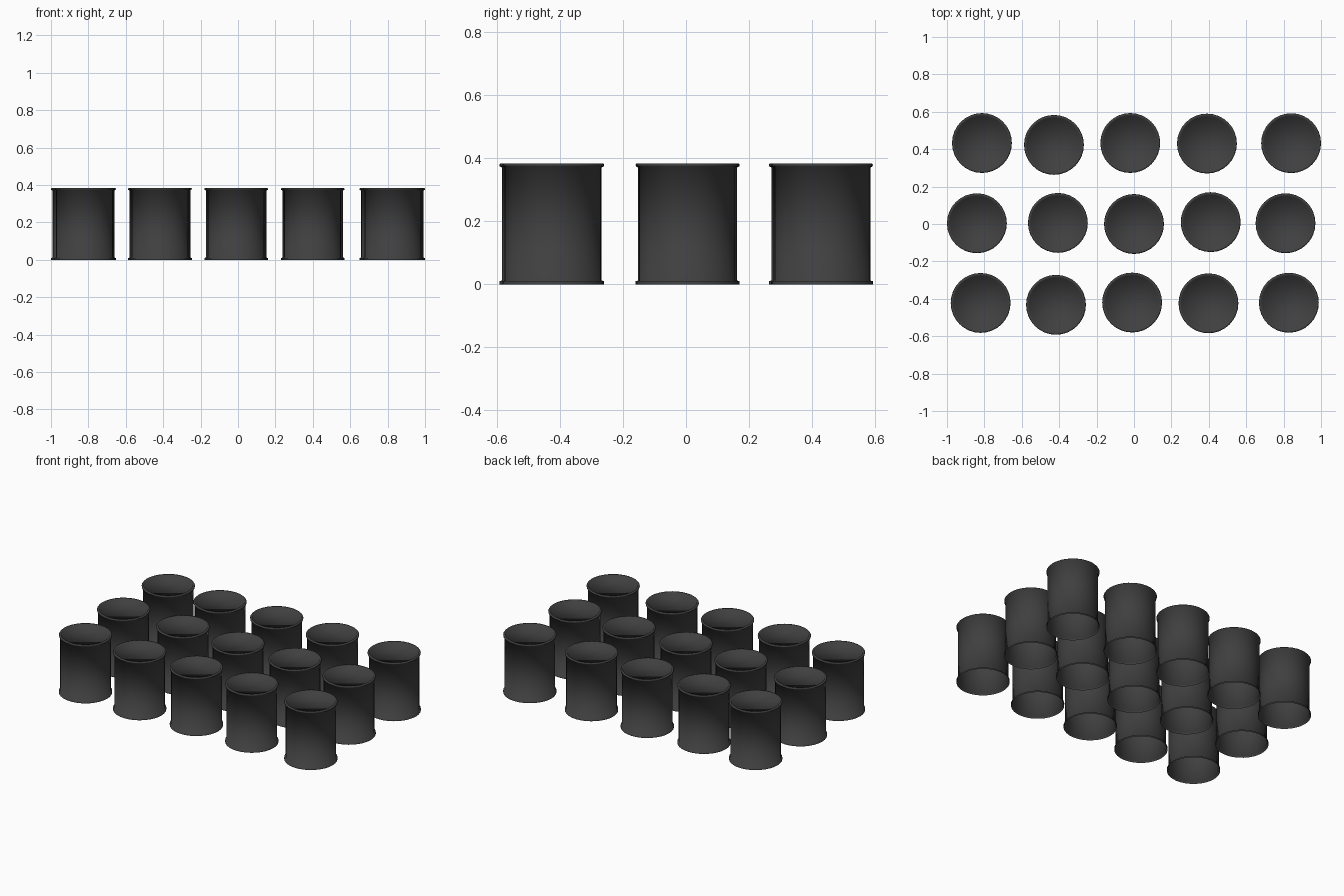
import bpy, bmesh, math

if "Cube" in bpy.data.objects:
    bpy.data.objects.remove(bpy.data.objects["Cube"])

SEGMENTS = 32

# half-profile of one drum (radius, height): open base, rolled rims, recessed lid
PROFILE = [(0.160, 0.0), (0.160, 0.010), (0.152, 0.012),
           (0.152, 0.371), (0.159, 0.374), (0.160, 0.380), (0.157, 0.384),
           (0.147, 0.384), (0.143, 0.373)]

# drum centres, slightly uneven as if set down by hand
CENTRES = [
    (-0.813, 0.433), (-0.428, 0.423), (-0.020, 0.433), (0.390, 0.430), (0.840, 0.432),
    (-0.840, 0.004), (-0.407, 0.006), (0.000, 0.000), (0.410, 0.010), (0.810, 0.004),
    (-0.820, -0.422), (-0.417, -0.432), (-0.010, -0.420), (0.398, -0.424), (0.828, -0.421)]

dark = bpy.data.materials.new("dark_metal")
dark.diffuse_color = (0.05, 0.05, 0.05, 1)
dark.use_nodes = True
dark.node_tree.nodes["Principled BSDF"].inputs["Base Color"].default_value = dark.diffuse_color


def drum_mesh():
    bm = bmesh.new()
    rings = []
    for r, z in PROFILE:
        rings.append([bm.verts.new((r * math.cos(a), r * math.sin(a), z))
                      for a in (2 * math.pi * i / SEGMENTS for i in range(SEGMENTS))])
    # walls and rims
    for low, high in zip(rings, rings[1:]):
        for i in range(SEGMENTS):
            j = (i + 1) % SEGMENTS
            bm.faces.new((low[i], low[j], high[j], high[i]))
    # recessed lid
    bm.faces.new(rings[-1])
    # smooth round the drum, sharp at the rims
    for f in bm.faces:
        f.smooth = True
    for e in bm.edges:
        if len(e.link_faces) == 2 and e.calc_face_angle() > math.radians(30):
            e.smooth = False
    mesh = bpy.data.meshes.new("drum")
    bm.to_mesh(mesh)
    bm.free()
    mesh.materials.append(dark)
    return mesh


# three rows of five drums sharing one mesh
mesh = drum_mesh()
for n, (x, y) in enumerate(CENTRES):
    drum = bpy.data.objects.new(f"drum_{n + 1}", mesh)
    drum.location = (x, y, 0)
    bpy.context.collection.objects.link(drum)
